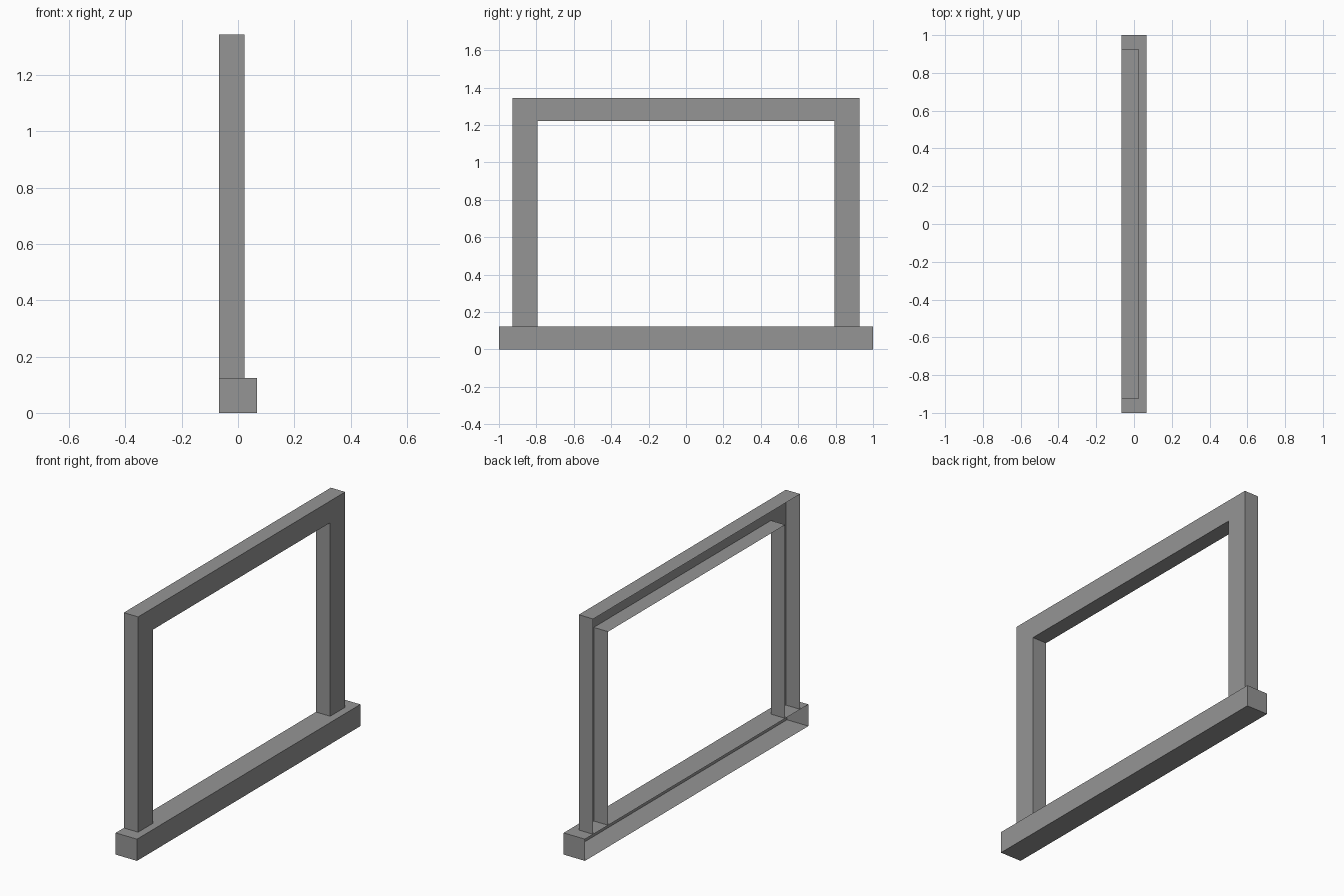
import bpy
import bmesh

cube = bpy.data.objects.get("Cube")
if cube:
    bpy.data.objects.remove(cube, do_unlink=True)

grey = bpy.data.materials.new("plain_grey")
grey.use_nodes = True
colour = (0.3, 0.3, 0.3, 1)
grey.diffuse_color = colour
grey.node_tree.nodes["Principled BSDF"].inputs["Base Color"].default_value = colour

BACK = -0.067        # open side of both hollow shells
BASE_TOP = 0.123


def hollow_shell(name, outline, front, open_bottom=False):
    """Extrude a (y, z) outline from the open back to the closed front."""
    bm = bmesh.new()
    cap = bm.faces.new([bm.verts.new((front, y, z)) for y, z in outline])
    rim = list(cap.edges)
    out = bmesh.ops.extrude_edge_only(bm, edges=rim)["geom"]
    moved = [v for v in out if isinstance(v, bmesh.types.BMVert)]
    bmesh.ops.translate(bm, verts=moved, vec=(BACK - front, 0, 0))
    bmesh.ops.recalc_face_normals(bm, faces=bm.faces)
    if cap.normal.x < 0:
        bmesh.ops.reverse_faces(bm, faces=bm.faces)
    if open_bottom:
        feet = [f for f in bm.faces
                if all(abs(v.co.z - BASE_TOP) < 1e-4 for v in f.verts)]
        bmesh.ops.delete(bm, geom=feet, context='FACES')
    mesh = bpy.data.meshes.new(name)
    bm.to_mesh(mesh)
    bm.free()
    mesh.materials.append(grey)
    obj = bpy.data.objects.new(name, mesh)
    bpy.context.collection.objects.link(obj)
    return obj


# Sill: long box, open at the back
hollow_shell("sill", [(-1, 0), (1, 0), (1, BASE_TOP), (-1, BASE_TOP)], 0.067)

# Frame: two posts and a lintel in one shell, standing on the sill
half = [(0.793, 1.22), (0.793, BASE_TOP), (0.927, BASE_TOP), (0.927, 1.343)]
mirrored = [(-y, z) for y, z in reversed(half)]
hollow_shell("frame", half + mirrored, 0.023, open_bottom=True)
